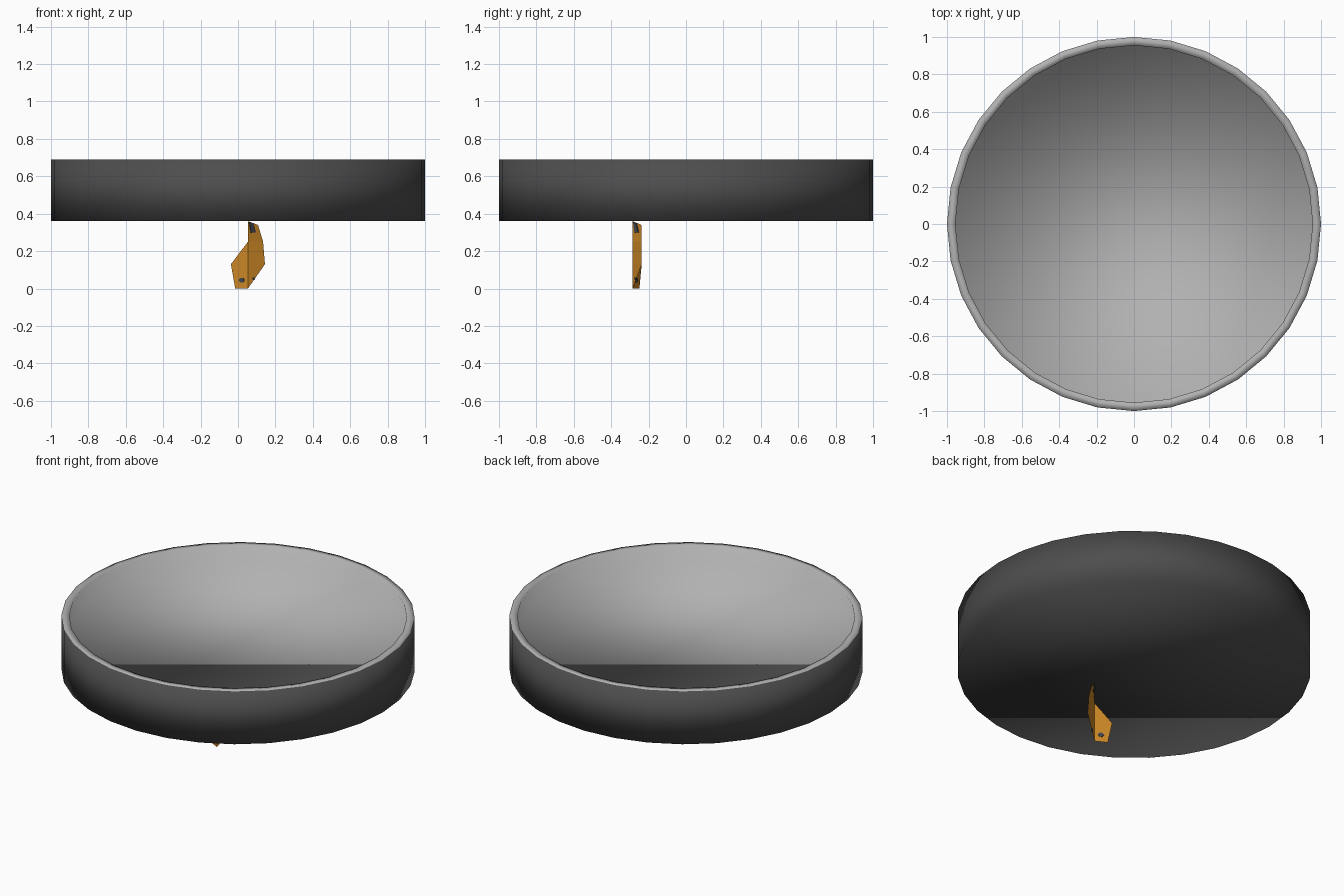
import bpy, bmesh, math

cube = bpy.data.objects.get("Cube")
if cube:
    bpy.data.objects.remove(cube)


def material(name, color):
    mat = bpy.data.materials.new(name)
    mat.use_nodes = True
    mat.diffuse_color = (*color, 1)
    mat.node_tree.nodes["Principled BSDF"].inputs["Base Color"].default_value = (*color, 1)
    return mat


dark_gray = material("dark gray", (0.075, 0.075, 0.075))
light_gray = material("light gray", (0.44, 0.44, 0.44))
orange = material("amber", (0.62, 0.25, 0.02))
slate = material("slate", (0.055, 0.065, 0.085))


def add_object(name, bm, *mats):
    mesh = bpy.data.meshes.new(name)
    bm.to_mesh(mesh)
    bm.free()
    obj = bpy.data.objects.new(name, mesh)
    bpy.context.collection.objects.link(obj)
    for mat in mats:
        mesh.materials.append(mat)
    return obj


# Shallow round tray: outer wall, flat rim, short inner wall, flat floor
SIDES = 32
profile = [(1, 0.36), (1, 0.69), (0.955, 0.69), (0.955, 0.587)]
bm = bmesh.new()
rings = []
for radius, z in profile:
    angles = [2 * math.pi * i / SIDES for i in range(SIDES)]
    rings.append([bm.verts.new((radius * math.cos(a), radius * math.sin(a), z)) for a in angles])
for level, (low, high) in enumerate(zip(rings, rings[1:])):
    for i in range(SIDES):
        j = (i + 1) % SIDES
        face = bm.faces.new((low[i], low[j], high[j], high[i]))
        face.material_index = 1 if level > 0 else 0
bm.faces.new(rings[0][::-1])
bm.faces.new(rings[-1]).material_index = 1
for face in bm.faces:
    face.smooth = True
add_object("round_tray", bm, dark_gray, light_gray)

# Folded bracket: two wings swept back from a vertical spine
SPINE_X, FRONT_Y, BACK_Y = 0.053, -0.285, -0.237
heights = [0, 0.13, 0.25, 0.36]
bm = bmesh.new()
spine = [bm.verts.new((SPINE_X, FRONT_Y, z)) for z in heights]
right_edge = [bm.verts.new((x, BACK_Y, z)) for x, z in ((0.144, 0.13), (0.134, 0.25), (0.107, 0.34))]
bm.faces.new((spine[0], right_edge[0], spine[1]))
for i in (1, 2):
    bm.faces.new((spine[i], right_edge[i - 1], right_edge[i], spine[i + 1]))
left_tip = bm.verts.new((-0.038, BACK_Y, 0.13))
left_foot = bm.verts.new((-0.015, -0.249, 0))
bm.faces.new((left_foot, spine[0], spine[1], left_tip))
bm.faces.new((left_tip, spine[1], spine[2]))
add_object("folded_bracket", bm, orange)


# Small plates lying on the wings
def wing_plate(name, points, slope):
    bm = bmesh.new()
    bm.faces.new([bm.verts.new((x, FRONT_Y + slope * abs(x - SPINE_X), z)) for x, z in points])
    obj = add_object(name, bm, slate)
    solid = obj.modifiers.new("thickness", 'SOLIDIFY')
    solid.thickness = 0.008
    solid.offset = 0


def hexagon(x, z, width, height):
    turns = [math.pi * i / 3 for i in range(6)]
    return [(x + width * math.cos(a), z + height * math.sin(a)) for a in turns]


wing_plate("upper_plate", [(0.059, 0.355), (0.079, 0.348), (0.094, 0.3), (0.069, 0.298)], 0.78)
wing_plate("left_bolt", hexagon(0.02, 0.045, 0.015, 0.014), 0.53)
wing_plate("right_bolt", hexagon(0.084, 0.053, 0.006, 0.008), 0.53)
